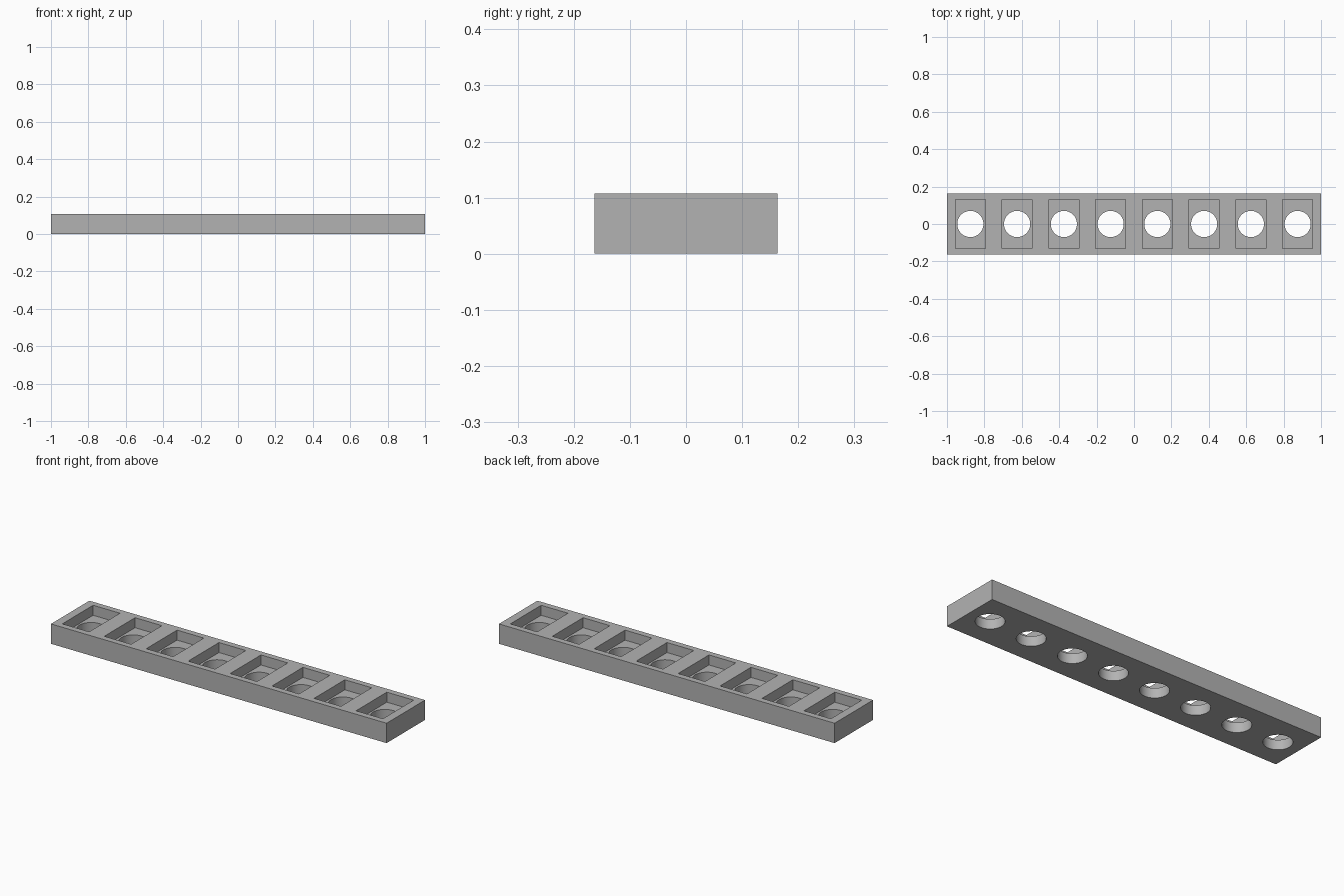
import bpy

if "Cube" in bpy.data.objects:
    bpy.data.objects.remove(bpy.data.objects["Cube"])

LENGTH, DEPTH, HEIGHT = 2.0, 0.327, 0.107
COUNT, PITCH = 8, 0.25
POCKET_X, POCKET_Y, FLOOR = 0.16, 0.262, 0.053
HOLE_RADIUS = 0.07

grey = bpy.data.materials.new("plain grey")
grey.use_nodes = True
colour = (0.45, 0.45, 0.45, 1)
grey.diffuse_color = colour
grey.node_tree.nodes["Principled BSDF"].inputs["Base Color"].default_value = colour


def box(name, size, location):
    bpy.ops.mesh.primitive_cube_add(size=1, location=location)
    obj = bpy.context.object
    obj.name = name
    obj.scale = size
    bpy.ops.object.transform_apply(location=False, rotation=False, scale=True)
    return obj


def cut(target, cutter):
    mod = target.modifiers.new("cut", "BOOLEAN")
    mod.operation = "DIFFERENCE"
    mod.solver = "EXACT"
    mod.object = cutter
    bpy.context.view_layer.objects.active = target
    bpy.ops.object.modifier_apply(modifier=mod.name)
    bpy.data.objects.remove(cutter)


# Solid bar
bar = box("slotted_bar", (LENGTH, DEPTH, HEIGHT), (0, 0, HEIGHT / 2))
bar.data.materials.append(grey)

# Row of rectangular pockets, each with a round hole through its floor
for i in range(COUNT):
    x = (i - (COUNT - 1) / 2) * PITCH
    cut(bar, box("pocket_cutter", (POCKET_X, POCKET_Y, HEIGHT), (x, 0, FLOOR + HEIGHT / 2)))
    bpy.ops.mesh.primitive_cylinder_add(vertices=64, radius=HOLE_RADIUS,
                                        depth=HEIGHT * 2, location=(x, 0, FLOOR))
    cut(bar, bpy.context.object)

# Smooth hole walls with crisp edges
bpy.ops.object.select_all(action="DESELECT")
bar.select_set(True)
bpy.context.view_layer.objects.active = bar
bpy.ops.object.shade_smooth_by_angle()
